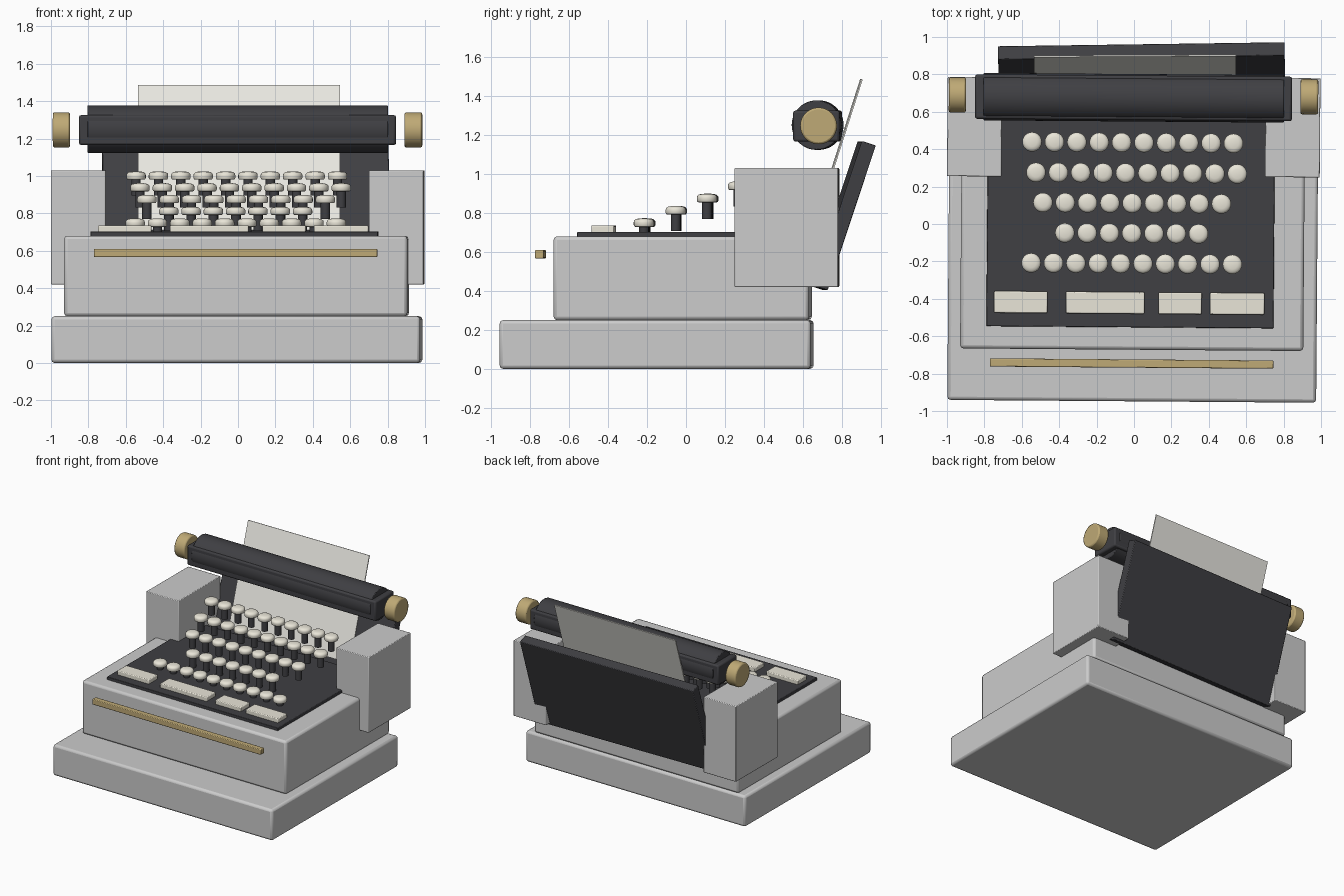
import bpy, bmesh, math
from mathutils import Matrix, Vector

if "Cube" in bpy.data.objects:
    bpy.data.objects.remove(bpy.data.objects["Cube"])

TILT = math.radians(-0.44)   # the whole machine sits very slightly askew


def material(name, rgb):
    m = bpy.data.materials.new(name)
    m.diffuse_color = (*rgb, 1)
    m.use_nodes = True
    m.node_tree.nodes["Principled BSDF"].inputs["Base Color"].default_value = m.diffuse_color
    return m


DARK = material("dark_enamel", (0.05, 0.05, 0.056))
GOLD = material("brass", (0.52, 0.40, 0.18))
CREAM = material("cream_keys", (0.82, 0.79, 0.69))
PAPER = material("paper_white", (0.83, 0.82, 0.77))


def finish(name, bm, mat=None, bevel=0, segments=2, loc=(0, 0, 0), rot=(0, 0, 0)):
    bmesh.ops.recalc_face_normals(bm, faces=bm.faces)
    me = bpy.data.meshes.new(name)
    bm.to_mesh(me)
    bm.free()
    ob = bpy.data.objects.new(name, me)
    bpy.context.collection.objects.link(ob)
    ob.location, ob.rotation_euler = loc, rot
    if mat:
        me.materials.append(mat)
    if bevel:
        b = ob.modifiers.new("bevel", 'BEVEL')
        b.width, b.segments, b.limit_method = bevel, segments, 'ANGLE'
    bpy.ops.object.select_all(action='DESELECT')
    ob.select_set(True)
    bpy.context.view_layer.objects.active = ob
    bpy.ops.object.shade_smooth_by_angle(angle=math.radians(35))
    return ob


def box(name, x, y, z, mat=None, bevel=0, rot=(0, 0, TILT)):
    bm = bmesh.new()
    bmesh.ops.create_cube(bm, size=1)
    size = [r[1] - r[0] for r in (x, y, z)]
    bmesh.ops.scale(bm, vec=size, verts=bm.verts)
    centre = [(r[0] + r[1]) / 2 for r in (x, y, z)]
    return finish(name, bm, mat, bevel, 2, centre, rot)


def rod_x(name, x0, x1, y, z, radius, mat, bevel):
    bm = bmesh.new()
    bmesh.ops.create_cone(bm, cap_ends=True, segments=48, radius1=radius, radius2=radius,
                          depth=x1 - x0, matrix=Matrix.Rotation(math.pi / 2, 4, 'Y'))
    return finish(name, bm, mat, bevel, 2, ((x0 + x1) / 2, y, z), (0, 0, TILT))


def lathe(name, profile, mat, loc, steps=24):
    bm = bmesh.new()
    vs = [bm.verts.new((r, 0, z)) for r, z in profile]
    es = [bm.edges.new(p) for p in zip(vs, vs[1:])]
    bmesh.ops.spin(bm, geom=vs + es, axis=(0, 0, 1), cent=(0, 0, 0),
                   angle=2 * math.pi, steps=steps)
    bmesh.ops.remove_doubles(bm, verts=bm.verts, dist=1e-5)
    return finish(name, bm, mat, loc=loc)


# Stepped casing
box("base", (-0.992, 0.98), (-0.948, 0.647), (0, 0.25), bevel=0.018)
box("body", (-0.925, 0.91), (-0.672, 0.638), (0.25, 0.68), bevel=0.018)
box("left_tower", (-0.998, -0.707), (0.255, 0.785), (0.42, 1.03), bevel=0.005)
box("right_tower", (0.702, 0.995), (0.25, 0.78), (0.42, 1.03), bevel=0.005)
box("key_deck", (-0.785, 0.75), (-0.552, 0.6), (0.67, 0.703), DARK, 0.004)
box("front_trim_bar", (-0.77, 0.745), (-0.768, -0.724), (0.566, 0.61), GOLD, 0.005)

# Platen roller, its housing and end knobs
rod_x("platen_roller", -0.805, 0.802, 0.675, 1.25, 0.127, DARK, 0.005)
box("platen_housing", (-0.85, 0.845), (0.556, 0.794), (1.165, 1.325), DARK, 0.012)
rod_x("left_knob", -0.99, -0.898, 0.69, 1.246, 0.094, GOLD, 0.01)
rod_x("right_knob", 0.89, 0.985, 0.68, 1.246, 0.094, GOLD, 0.01)

# Leaning back panel and sheet
lean = math.radians(-18.4)
box("back_panel", (-0.725, 0.807), (0.766, 0.841), (0.395, 1.177), DARK, 0.005,
    (lean, 0, math.radians(0.8)))
box("paper_sheet", (-0.535, 0.545), (0.771, 0.779), (0.69, 1.505), PAPER, 0,
    (math.radians(-17.8), 0, math.radians(0.3)))

# Round keys: (first x, last x, count, y, top z)
rows = [(-0.545, 0.532, 10, 0.435, 1.025), (-0.524, 0.552, 10, 0.272, 0.962),
        (-0.487, 0.467, 9, 0.111, 0.899), (-0.37, 0.345, 7, -0.05, 0.836),
        (-0.55, 0.526, 10, -0.212, 0.773)]
cap = [(0, 0.045), (0.026, 0.0435), (0.041, 0.04), (0.05, 0.032), (0.052, 0.024),
       (0.052, 0.01), (0.048, 0.002), (0.042, 0), (0, 0)]
stem = [(0, 0.02), (0.025, 0.02), (0.025, -0.085), (0, -0.085)]
for r, (x0, x1, n, y, top) in enumerate(rows, 1):
    for i in range(n):
        x = x0 + (x1 - x0) * i / (n - 1)
        loc = (x, y + x * TILT, top - 0.045)
        lathe(f"key_cap_{r}_{i + 1}", cap, CREAM, loc)
        lathe(f"key_stem_{r}_{i + 1}", stem, DARK, loc, 16)

# Wide keys on the front edge of the deck
for i, (a, b) in enumerate([(-0.748, -0.463), (-0.364, 0.056), (0.131, 0.362), (0.406, 0.697)], 1):
    y = -0.422 + (a + b) / 2 * TILT
    box(f"wide_key_{i}", (a, b), (y - 0.058, y + 0.058), (0.695, 0.736), CREAM, 0.006)
